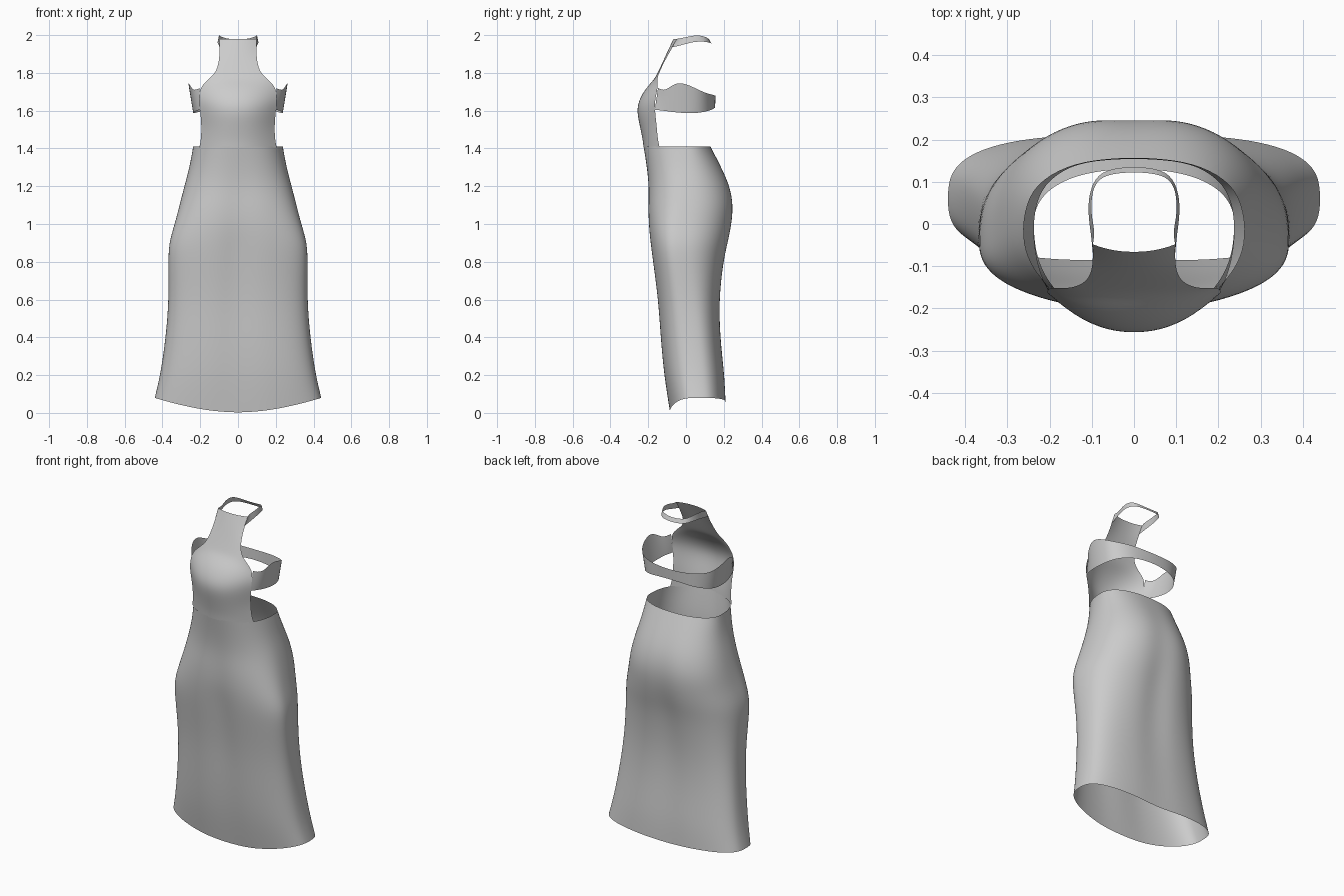
import bpy, math


def loft(name, rows, closed=False):
    """Skin a grid of point rows, then smooth it."""
    n = len(rows[0])
    verts = [p for r in rows for p in r]
    faces = []
    for j in range(len(rows) - 1):
        for i in range(n if closed else n - 1):
            k = (i + 1) % n
            faces.append((j * n + i, j * n + k, (j + 1) * n + k, (j + 1) * n + i))
    me = bpy.data.meshes.new(name)
    me.from_pydata(verts, [], faces)
    me.update()
    me.shade_smooth()
    ob = bpy.data.objects.new(name, me)
    bpy.context.collection.objects.link(ob)
    sub = ob.modifiers.new("smooth", 'SUBSURF')
    sub.levels = sub.render_levels = 2
    sub.boundary_smooth = 'PRESERVE_CORNERS'
    return ob


def spow(v, e):
    return math.copysign(abs(v) ** e, v)


def mirrored_strip(name, half):
    """Thin band from (bottom, top) point pairs on the right side, mirrored to the left."""
    full = half + [tuple((-x, y, z) for x, y, z in pair) for pair in half[-2::-1]]
    rows = []
    for t in (0, 0.5, 1):
        rows.append([tuple(a + (b - a) * t for a, b in zip(lo, hi)) for lo, hi in full])
    return loft(name, rows)


# Skirt: z, half width, front y, widest y, back y, squareness, centre crease depth
skirt = [
    (0.00, .442, -.088, .06, .212, 2.9, .006),
    (0.20, .412, -.120, .05, .207, 2.8, .008),
    (0.40, .383, -.138, .03, .184, 2.8, .010),
    (0.60, .367, -.152, .00, .180, 2.7, .015),
    (0.80, .370, -.180, -.04, .205, 2.5, .018),
    (0.90, .367, -.194, -.05, .230, 2.4, .018),
    (1.00, .336, -.204, -.04, .250, 2.4, .012),
    (1.10, .310, -.206, -.01, .258, 2.4, .010),
    (1.20, .285, -.202, .00, .238, 2.3, .006),
    (1.30, .257, -.210, .00, .190, 2.3, .003),
    (1.41, .238, -.225, .00, .130, 2.3, .000),
]
N = 40
rows = []
for j, (z, hw, yf, yw, yb, n, dent) in enumerate(skirt):
    ring = []
    for i in range(N):
        a = math.tau * i / N
        c, s = spow(math.cos(a), 2 / n), spow(math.sin(a), 2 / n)
        y = yw + s * (yb - yw if s > 0 else yw - yf)
        y -= math.copysign(dent, s) * math.exp(-(c * hw / .07) ** 2) if abs(s) > .5 else 0
        zz = z
        if j == 0:  # hem dips at the front
            zz = .08 * abs(c) ** 1.7 if s < 0 else .055 + .025 * abs(c)
        ring.append((c * hw, y, zz))
    rows.append(ring)
loft("skirt", rows, closed=True)

# Halter front panel: z, half width, centre y, edge y
panel = [
    (1.405, .205, -.225, -.140), (1.45, .195, -.230, -.150),
    (1.52, .193, -.245, -.155), (1.60, .200, -.262, -.165),
    (1.66, .207, -.248, -.165), (1.72, .203, -.212, -.148),
    (1.765, .160, -.168, -.155), (1.80, .117, -.150, -.142),
    (1.86, .100, -.122, -.115), (1.92, .097, -.095, -.080),
    (1.98, .098, -.066, -.048),
]
M = 12
rows = []
for z, hw, yc, ye in panel:
    us = [2 * i / M - 1 for i in range(M + 1)]
    rows.append([(u * hw, yc + (ye - yc) * abs(u) ** 2.2, z) for u in us])
loft("halter_front", rows)

# Back band, from the side of the panel round to the centre back
mirrored_strip("back_band", [
    ((.200, -.165, 1.605), (.203, -.148, 1.72)),
    ((.222, -.120, 1.600), (.238, -.110, 1.700)),
    ((.238, -.050, 1.590), (.265, -.050, 1.758)),
    ((.238, .030, 1.585), (.262, .030, 1.730)),
    ((.215, .095, 1.592), (.235, .095, 1.695)),
    ((.150, .140, 1.605), (.158, .140, 1.685)),
    ((.075, .152, 1.615), (.078, .154, 1.680)),
    ((.000, .155, 1.618), (.000, .158, 1.678)),
])

# Neck strap loop
mirrored_strip("neck_strap", [
    ((.097, -.075, 1.935), (.098, -.048, 1.980)),
    ((.101, -.030, 1.945), (.092, -.020, 1.985)),
    ((.107, .010, 1.957), (.100, .012, 1.992)),
    ((.109, .055, 1.966), (.102, .055, 2.000)),
    ((.098, .100, 1.966), (.094, .095, 1.995)),
    ((.070, .130, 1.958), (.068, .118, 1.982)),
    ((.000, .137, 1.955), (.000, .124, 1.975)),
])
